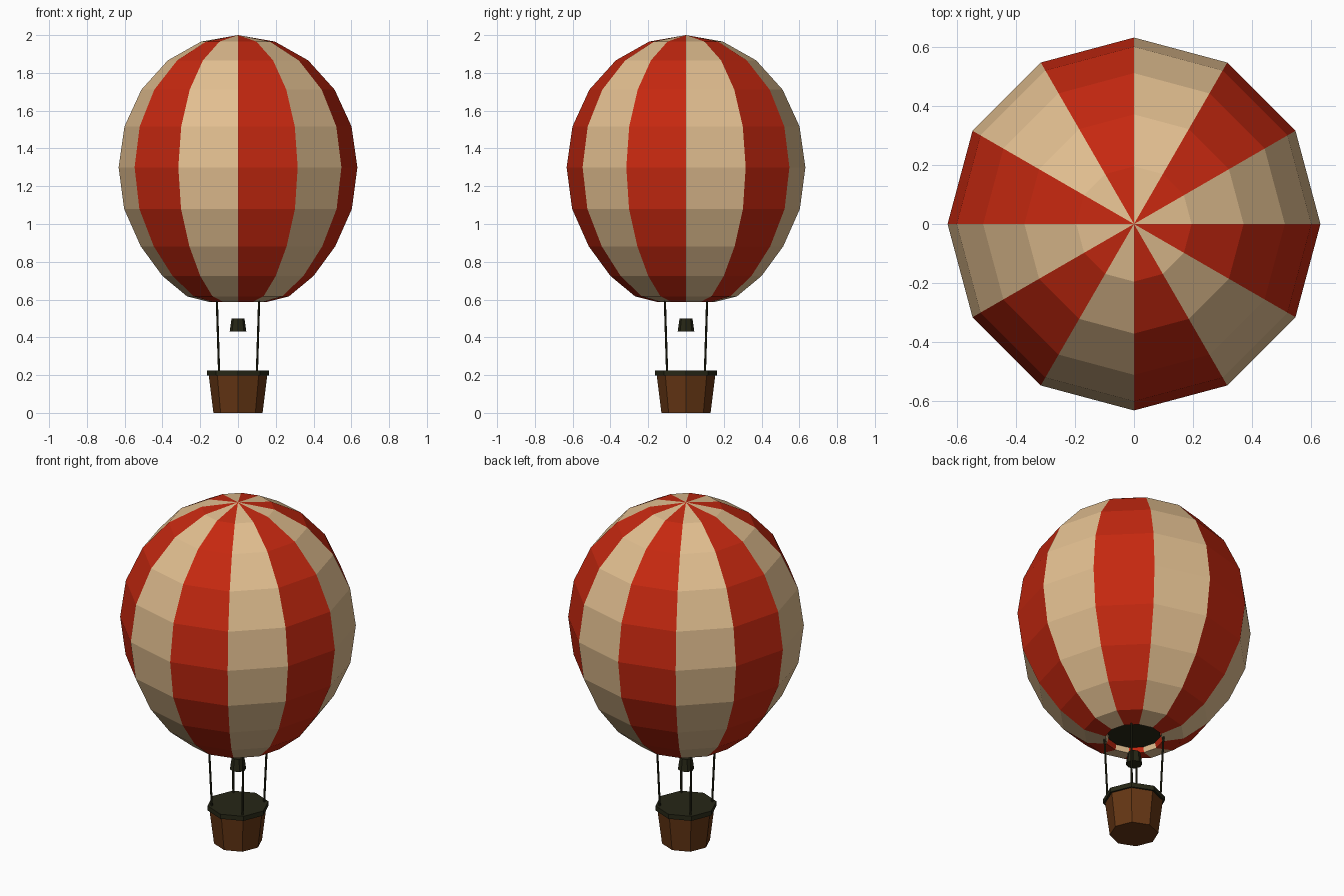
import bpy, bmesh, math
from mathutils import Vector

if "Cube" in bpy.data.objects:
    bpy.data.objects.remove(bpy.data.objects["Cube"])


def mat(name, rgb):
    m = bpy.data.materials.new(name)
    m.diffuse_color = (*rgb, 1)
    m.use_nodes = True
    m.node_tree.nodes["Principled BSDF"].inputs["Base Color"].default_value = m.diffuse_color
    return m


RED = mat("red cloth", (0.56, 0.021, 0.005))
CREAM = mat("cream cloth", (0.76, 0.52, 0.28))
BROWN = mat("brown wicker", (0.13, 0.037, 0.007))
DARK = mat("dark trim", (0.02, 0.02, 0.008))


def lathe(name, profile, sides, mats, rule=lambda k: 0):
    """Revolve (radius, z) points around z; radius 0 closes to a pole."""
    bm = bmesh.new()
    rings = []
    for r, z in profile:
        if r == 0:
            rings.append([bm.verts.new((0, 0, z))] * sides)
        else:
            rings.append([bm.verts.new((r * math.cos(k * math.tau / sides),
                                        r * math.sin(k * math.tau / sides), z))
                          for k in range(sides)])
    for a, b in zip(rings, rings[1:]):
        for k in range(sides):
            n = (k + 1) % sides
            corners = list(dict.fromkeys((a[k], a[n], b[n], b[k])))
            bm.faces.new(corners).material_index = rule(k)
    me = bpy.data.meshes.new(name)
    bm.to_mesh(me)
    bm.free()
    ob = bpy.data.objects.new(name, me)
    bpy.context.collection.objects.link(ob)
    for m in mats:
        me.materials.append(m)
    return ob


# Striped envelope: tucked-in mouth, then fuller bottom, then round top
profile = [(0.145, 0.622), (0.155, 0.588), (0.27, 0.617), (0.40, 0.725),
           (0.515, 0.882), (0.603, 1.08)]
profile += [(0.632 * math.cos(math.radians(a)), 1.3 + 0.7 * math.sin(math.radians(a)))
            for a in range(0, 90, 18)]
profile += [(0, 2.0)]
lathe("envelope", profile, 12, [CREAM, RED], lambda k: k % 2)

# Dark plate inside the mouth
lathe("mouth_plate", [(0, 0.615), (0.143, 0.615), (0.143, 0.622), (0, 0.622)], 12, [DARK])

# Basket and its rim
lathe("basket", [(0, 0), (0.13, 0), (0.155, 0.2), (0, 0.2)], 8, [BROWN])
lathe("basket_rim", [(0, 0.198), (0.165, 0.198), (0.165, 0.225), (0, 0.225)], 8, [DARK])

# Burner
lathe("burner", [(0, 0.43), (0.044, 0.43), (0.034, 0.5), (0, 0.5)], 8, [DARK])

# Four ropes from rim to mouth
for i, (sx, sy) in enumerate([(1, 1), (-1, 1), (-1, -1), (1, -1)]):
    a = Vector((0.1 * sx, 0.1 * sy, 0.21))
    b = Vector((0.112 * sx, 0.112 * sy, 0.6))
    d = b - a
    rope = lathe(f"rope_{i + 1}", [(0, 0), (0.006, 0), (0.006, d.length), (0, d.length)], 6, [DARK])
    rope.location = a
    rope.rotation_euler = d.to_track_quat('Z', 'Y').to_euler()
